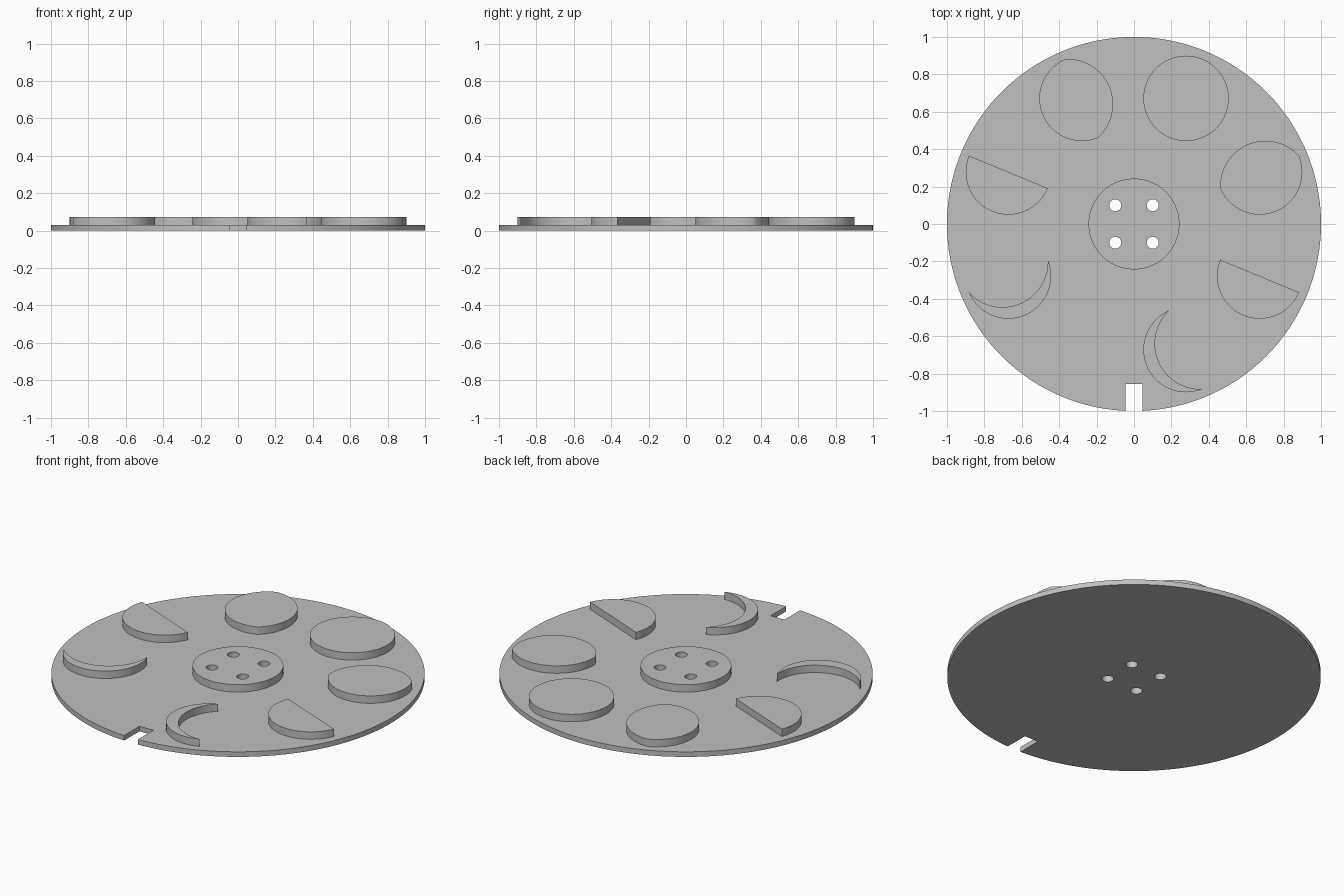
import bpy, bmesh
from math import sin, cos, pi, radians, asin, sqrt
from mathutils import Vector

if "Cube" in bpy.data.objects:
    bpy.data.objects.remove(bpy.data.objects["Cube"], do_unlink=True)

BASE_TOP, PAD_TOP = 0.03, 0.074
ORBIT, MOON_R, BULGE = 0.727, 0.228, 0.16

grey = bpy.data.materials.new("plain grey")
grey.use_nodes = True
grey.diffuse_color = (0.53, 0.53, 0.53, 1)
grey.node_tree.nodes["Principled BSDF"].inputs["Base Color"].default_value = grey.diffuse_color


def arc(cx, cy, r, start, end, n):
    """Points along an arc, both ends included."""
    return [Vector((cx + r * cos(start + (end - start) * i / n),
                    cy + r * sin(start + (end - start) * i / n))) for i in range(n + 1)]


def circle(cx, cy, r, n):
    return arc(cx, cy, r, 0, 2 * pi, n)[:-1]


def plate(name, outlines, bottom, top):
    """Extrude a filled outline; further outlines become through holes."""
    curve = bpy.data.curves.new(name + "_outline", 'CURVE')
    curve.dimensions = '2D'
    curve.fill_mode = 'BOTH'
    curve.extrude = (top - bottom) / 2
    for points in outlines:
        spline = curve.splines.new('POLY')
        spline.points.add(len(points) - 1)
        for p, v in zip(spline.points, points):
            p.co = (v.x, v.y, 0, 1)
        spline.use_cyclic_u = True
    helper = bpy.data.objects.new(name + "_outline", curve)
    bpy.context.collection.objects.link(helper)
    bpy.context.view_layer.update()
    mesh = bpy.data.meshes.new_from_object(
        helper.evaluated_get(bpy.context.evaluated_depsgraph_get()))
    bpy.data.objects.remove(helper, do_unlink=True)
    bpy.data.curves.remove(curve)

    bm = bmesh.new()
    bm.from_mesh(mesh)
    bmesh.ops.remove_doubles(bm, verts=bm.verts, dist=0.0001)
    bmesh.ops.translate(bm, verts=bm.verts, vec=(0, 0, (top + bottom) / 2))
    bmesh.ops.recalc_face_normals(bm, faces=bm.faces)
    bm.to_mesh(mesh)
    bm.free()
    mesh.name = name
    mesh.materials.clear()
    mesh.materials.append(grey)
    obj = bpy.data.objects.new(name, mesh)
    bpy.context.collection.objects.link(obj)
    bpy.ops.object.select_all(action='DESELECT')
    obj.select_set(True)
    bpy.context.view_layer.objects.active = obj
    bpy.ops.object.shade_smooth_by_angle(angle=radians(30))
    return obj


def moon(name, angle, side, sagitta):
    """Half circle on one side of the radial line, closed by a bulging,
    straight or hollow inner edge."""
    pts = arc(0, 0, MOON_R, 0, pi, 48)
    if sagitta:
        s = abs(sagitta)
        r = (MOON_R ** 2 + s ** 2) / (2 * s)
        half = asin(MOON_R / r)
        edge = arc(0, s - r, r, pi / 2 + half, pi / 2 - half, 40)[1:-1]
        pts += [Vector((p.x, -p.y if sagitta > 0 else p.y)) for p in edge]
    a = radians(angle)
    out, across = Vector((cos(a), sin(a))), Vector((-sin(a), cos(a))) * side
    plate(name, [[out * (ORBIT + p.x) + across * p.y for p in pts]], BASE_TOP, PAD_TOP)


# Base disc with bolt holes and a notch at the front
bolts = [circle(x, y, 0.032, 32) for x in (-0.1, 0.1) for y in (-0.1, 0.1)]
NOTCH, NOTCH_END = 0.045, -0.855
gap = asin(NOTCH)
rim = arc(0, 0, 1, -pi / 2 + gap, 1.5 * pi - gap, 192)
rim += [Vector((-NOTCH, NOTCH_END)), Vector((NOTCH, NOTCH_END))]
plate("base_disc", [rim] + bolts, 0, BASE_TOP)

# Raised hub around the bolt holes
plate("centre_hub", [circle(0, 0, 0.243, 96)] + bolts, BASE_TOP, PAD_TOP)

# Ring of moon phases, mirrored either side of the full moon
FULL = 67.5
a = radians(FULL)
plate("full_moon", [circle(ORBIT * cos(a), ORBIT * sin(a), MOON_R, 96)], BASE_TOP, PAD_TOP)
for label, side in (("waning", -1), ("waxing", 1)):
    for i, (phase, sagitta) in enumerate(
            (("gibbous", BULGE), ("half", 0), ("crescent", -BULGE)), 1):
        moon(f"{label}_{phase}_moon", FULL + side * 45 * i, side, sagitta)
